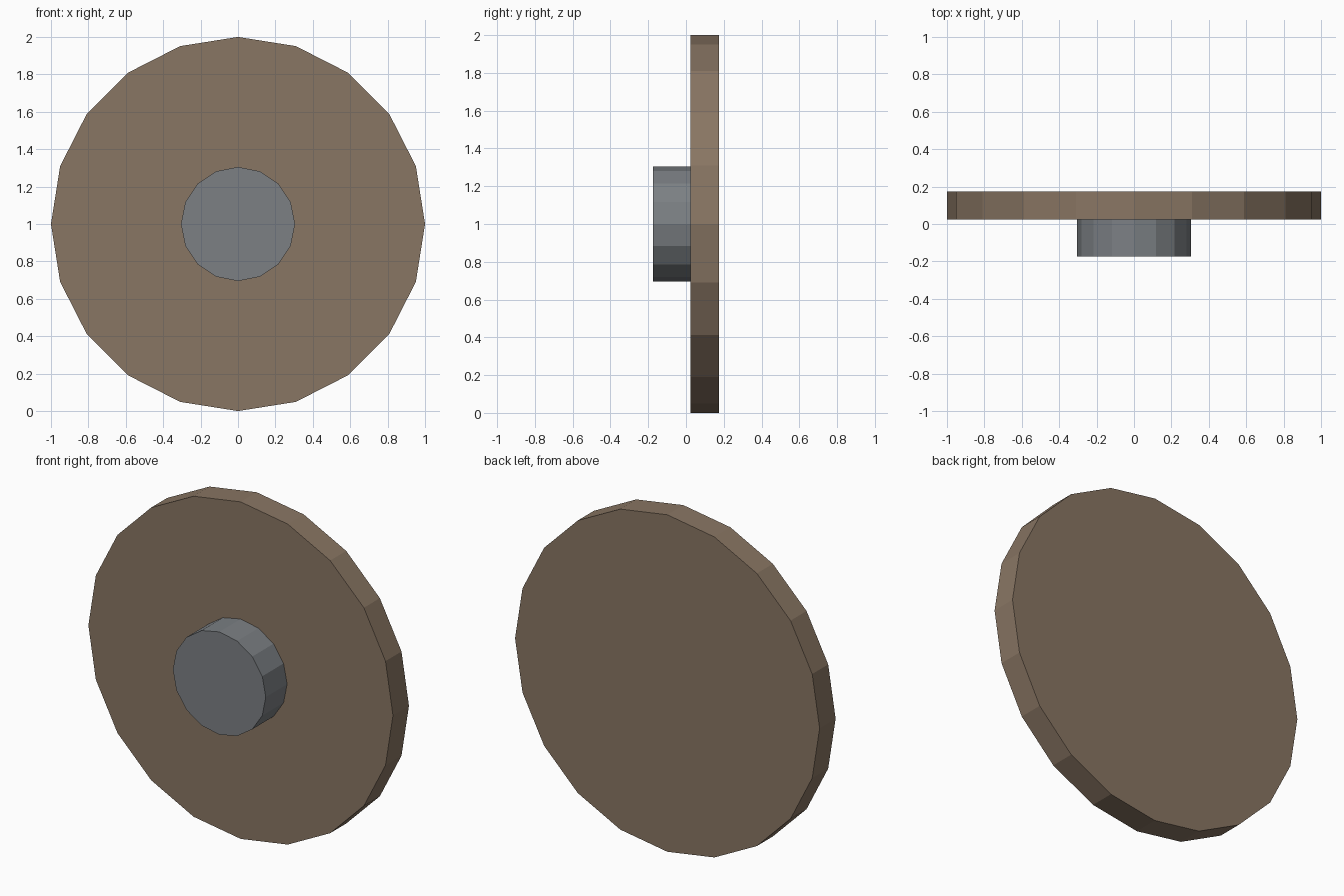
import bpy
from math import pi

if "Cube" in bpy.data.objects:
    bpy.data.objects.remove(bpy.data.objects["Cube"])


def disc(name, radius, sides, y_front, y_back, color):
    """Flat-shaded cylinder with its axis along y, centred at z = 1."""
    bpy.ops.mesh.primitive_cylinder_add(
        vertices=sides, radius=radius, depth=y_back - y_front,
        location=(0, (y_front + y_back) / 2, 1), rotation=(pi / 2, 0, 0))
    obj = bpy.context.object
    obj.name = name
    bpy.ops.object.transform_apply(location=False, rotation=True, scale=False)
    mat = bpy.data.materials.new(name + "_color")
    mat.diffuse_color = (*color, 1)
    mat.use_nodes = True
    mat.node_tree.nodes["Principled BSDF"].inputs["Base Color"].default_value = mat.diffuse_color
    obj.data.materials.append(mat)
    return obj


# Large wooden round plate
disc("round_board", 1.0, 20, 0.025, 0.175, (0.25, 0.18, 0.125))

# Metal boss on the front face
disc("center_boss", 0.305, 16, -0.175, 0.025, (0.20, 0.215, 0.23))
